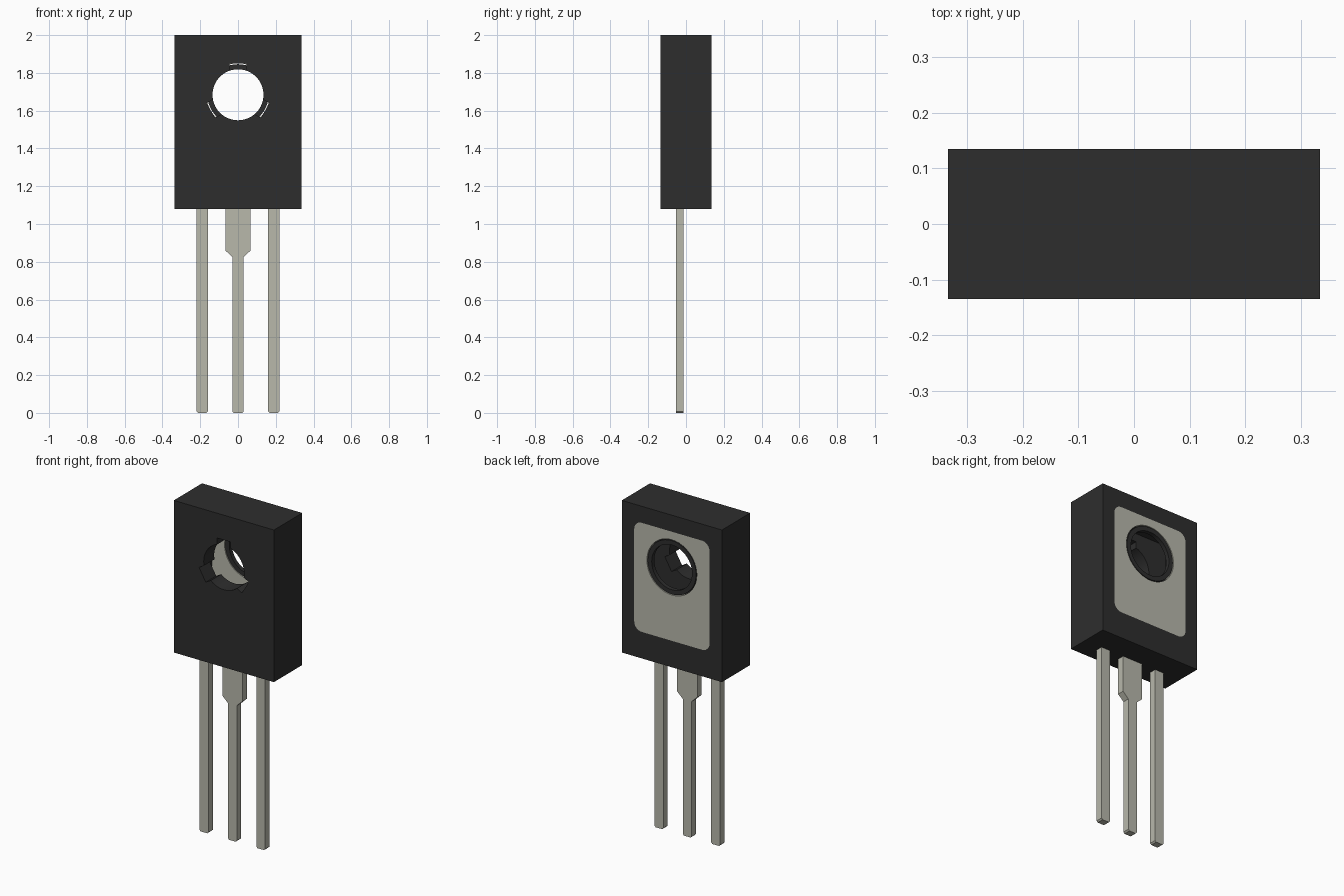
import bpy
import bmesh
from math import sin, cos, pi, radians

default = bpy.data.objects.get("Cube")
if default:
    bpy.data.objects.remove(default, do_unlink=True)

HOLE_Z = 1.684
BACK = 0.135
PLATE_FRONT = 0.11


def material(name, colour):
    mat = bpy.data.materials.new(name)
    mat.use_nodes = True
    mat.diffuse_color = (*colour, 1)
    mat.node_tree.nodes["Principled BSDF"].inputs["Base Color"].default_value = (*colour, 1)
    return mat


plastic = material("black plastic", (0.027, 0.027, 0.027))
metal = material("tinned metal", (0.48, 0.48, 0.41))


def prism(name, outline, y0, y1, mat):
    """Extrude an (x, z) outline from y0 to y1."""
    bm = bmesh.new()
    face = bm.faces.new([bm.verts.new((x, y0, z)) for x, z in outline])
    new = bmesh.ops.extrude_face_region(bm, geom=[face])["geom"]
    verts = [v for v in new if isinstance(v, bmesh.types.BMVert)]
    bmesh.ops.translate(bm, verts=verts, vec=(0, y1 - y0, 0))
    bmesh.ops.recalc_face_normals(bm, faces=bm.faces[:])
    mesh = bpy.data.meshes.new(name)
    bm.to_mesh(mesh)
    bm.free()
    mesh.materials.append(mat)
    obj = bpy.data.objects.new(name, mesh)
    bpy.context.collection.objects.link(obj)
    return obj


def circle(r, n=64):
    return [(r * cos(2 * pi * i / n), HOLE_Z + r * sin(2 * pi * i / n)) for i in range(n)]


def rounded_rect(half, bottom, top, r, n=6):
    pts = []
    corners = [(half - r, top - r), (r - half, top - r),
               (r - half, bottom + r), (half - r, bottom + r)]
    for k, (cx, cz) in enumerate(corners):
        for i in range(n + 1):
            a = (k + i / n) * pi / 2
            pts.append((cx + r * cos(a), cz + r * sin(a)))
    return pts


def cut(obj, outline, y0, y1):
    cutter = prism("cutter", outline, y0, y1, plastic)
    cutter.hide_render = True
    mod = obj.modifiers.new("cut", "BOOLEAN")
    mod.operation = "DIFFERENCE"
    mod.solver = "EXACT"
    mod.object = cutter
    bpy.context.view_layer.objects.active = obj
    bpy.ops.object.modifier_apply(modifier=mod.name)
    bpy.data.objects.remove(cutter, do_unlink=True)


def smooth(obj):
    bpy.ops.object.select_all(action="DESELECT")
    obj.select_set(True)
    bpy.context.view_layer.objects.active = obj
    bpy.ops.object.shade_smooth_by_angle(angle=radians(30))


# Body: block with a pocket behind the front wall
window = rounded_rect(0.252, 1.24, 1.90, 0.05)
body = prism("body", [(-0.335, 1.08), (0.335, 1.08), (0.335, 2), (-0.335, 2)],
             -BACK, BACK, plastic)
cut(body, window, -0.035, 0.2)

# Screw hole with three notches through the front wall
cut(body, circle(0.135), -0.2, 0.05)
for angle in (90, 210, 330):
    a = radians(angle)
    notch = [(r * cos(a) - t * sin(a), HOLE_Z + r * sin(a) + t * cos(a))
             for r, t in ((0.08, -0.045), (0.166, -0.045), (0.166, 0.045), (0.08, 0.045))]
    cut(body, notch, -0.2, 0.05)
smooth(body)

# Metal plate set flush in the back
plate = prism("back_plate", window, PLATE_FRONT, BACK, metal)
cut(plate, circle(0.167), 0, 0.2)
smooth(plate)

# Plastic ring lining the plate hole
ring = prism("hole_ring", circle(0.162), PLATE_FRONT, BACK, plastic)
cut(ring, circle(0.135), 0, 0.2)
smooth(ring)


# Leads, with trimmed tips
def lead(name, x, shoulder):
    half = [(0.022, 0), (0.03, 0.008)] + shoulder
    outline = [(x + w, z) for w, z in half] + [(x - w, z) for w, z in reversed(half)]
    prism(name, outline, -0.054, -0.012, metal)


lead("right_lead", -0.19, [(0.03, 1.14)])
lead("left_lead", 0.19, [(0.03, 1.14)])
lead("middle_lead", 0, [(0.03, 0.825), (0.067, 0.86), (0.067, 1.14)])
